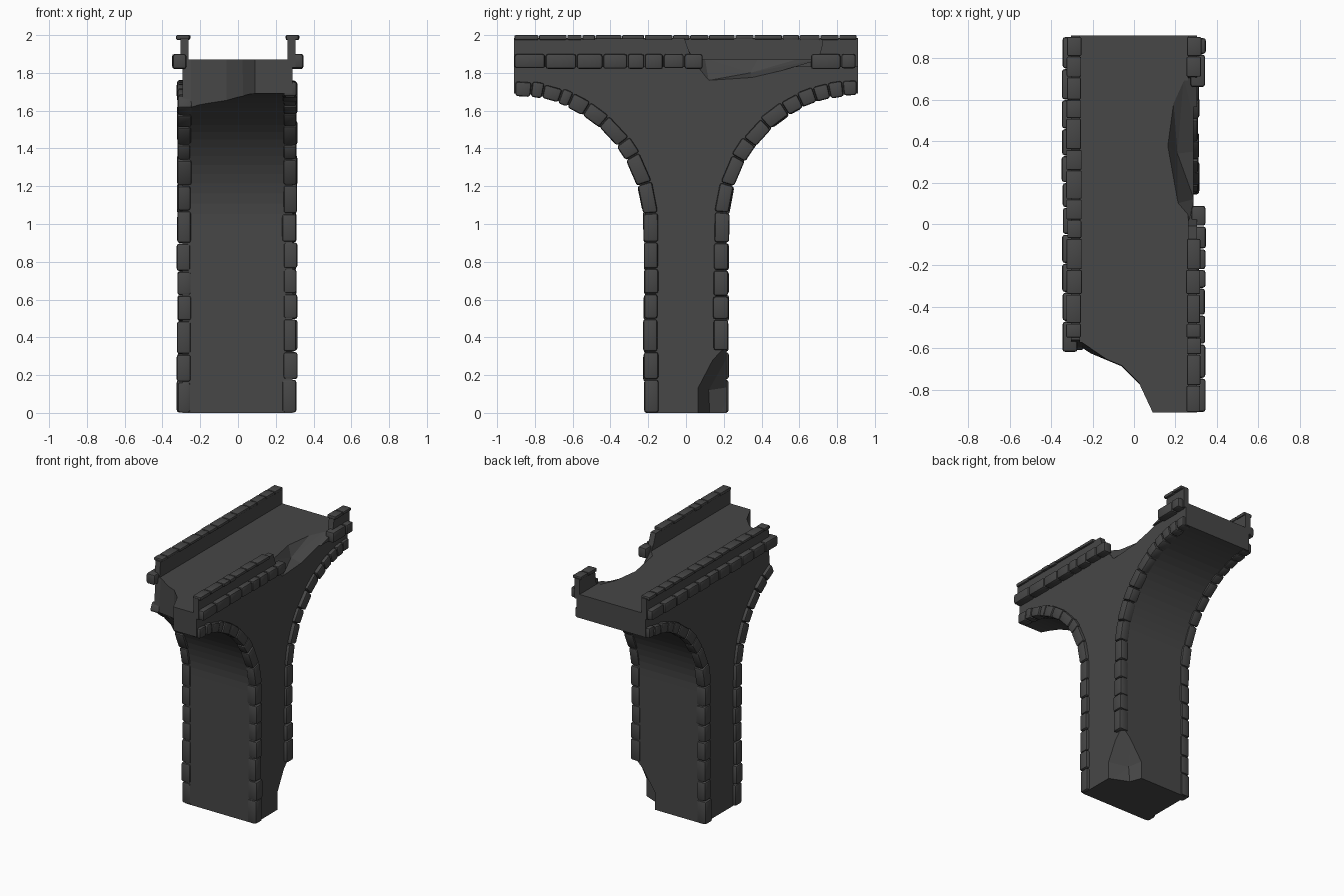
import bpy, bmesh, math, random
from mathutils import Vector

if "Cube" in bpy.data.objects:
    bpy.data.objects.remove(bpy.data.objects["Cube"])

random.seed(4)
stone_mat = bpy.data.materials.new("dark grey stone")
stone_mat.diffuse_color = (0.063, 0.063, 0.063, 1)
stone_mat.use_nodes = True
stone_mat.node_tree.nodes["Principled BSDF"].inputs["Base Color"].default_value = stone_mat.diffuse_color

R, PIER, SPRING, HALF = 0.69, 0.215, 1.0, 0.905
END = SPRING + R * math.pi / 2          # path length from ground to arch crown


def finish(bm, name, helper=False):
    bmesh.ops.recalc_face_normals(bm, faces=bm.faces)
    me = bpy.data.meshes.new(name)
    bm.to_mesh(me)
    bm.free()
    ob = bpy.data.objects.new(name, me)
    bpy.context.collection.objects.link(ob)
    me.materials.append(stone_mat)
    ob.hide_render = helper
    return ob


def loft(bm, a, b):
    """Solid between two matching rings."""
    va, vb = [bm.verts.new(p) for p in a], [bm.verts.new(p) for p in b]
    n = len(va)
    bm.faces.new(va[::-1])
    bm.faces.new(vb)
    for i in range(n):
        j = (i + 1) % n
        bm.faces.new((va[i], va[j], vb[j], vb[i]))


def hull(points, name):
    bm = bmesh.new()
    for p in points:
        bm.verts.new(p)
    res = bmesh.ops.convex_hull(bm, input=bm.verts)
    junk = [g for g in res["geom_interior"] if isinstance(g, bmesh.types.BMVert)]
    if junk:
        bmesh.ops.delete(bm, geom=junk, context='VERTS')
    return finish(bm, name, True)


def cut(ob, cutter):
    m = ob.modifiers.new("break", 'BOOLEAN')
    m.operation, m.solver, m.object = 'DIFFERENCE', 'EXACT', cutter
    bpy.context.view_layer.objects.active = ob
    bpy.ops.object.modifier_apply(modifier=m.name)


def path(s, off=0.0):
    """Point (y, z) up the pier edge and round the arch, off = into the wall."""
    if s <= SPRING:
        return PIER - off, s
    a = (s - SPRING) / R
    return HALF - (R + off) * math.cos(a), SPRING + (R + off) * math.sin(a)


def jit(v, amt=0.005):
    return v + random.uniform(-amt, amt)


def add_stones(name, stones, bevel):
    """Each stone is a pair of four-point rings, with chamfered edges."""
    bm = bmesh.new()
    for a, b in stones:
        loft(bm, a, b)
    bmesh.ops.recalc_face_normals(bm, faces=bm.faces)
    bmesh.ops.bevel(bm, geom=bm.edges[:], offset=bevel, segments=2, profile=0.5,
                    affect='EDGES', clamp_overlap=True)
    ob = finish(bm, name)
    bpy.ops.object.select_all(action='DESELECT')
    ob.select_set(True)
    bpy.context.view_layer.objects.active = ob
    bpy.ops.object.shade_smooth_by_angle(angle=math.radians(35))
    return ob


# Main wall: pier with a half arch on each side
side = [path(0)] + [path(SPRING + (END - SPRING) * i / 20) for i in range(21)]
side.append((0.91, side[-1][1]))
profile = side + [(0.91, 1.87), (-0.91, 1.87)] + [(-y, z) for y, z in reversed(side)]
bm = bmesh.new()
loft(bm, [(-0.295, y, z) for y, z in profile], [(0.288, y, z) for y, z in profile])
body = finish(bm, "pier_and_arches")

# Parapet walls
parapets = []
for sx, name in ((-1, "left_parapet"), (1, "right_parapet")):
    bm = bmesh.new()
    ring = [(sx * x, z) for x, z in ((0.262, 1.83), (0.305, 1.83), (0.305, 1.985), (0.262, 1.985))]
    loft(bm, [(x, -0.91, z) for x, z in ring], [(x, 0.91, z) for x, z in ring])
    parapets.append(finish(bm, name))

# Broken front left corner of the deck
bm = bmesh.new()
low = [(-0.5, -0.60), (-0.25, -0.61), (-0.06, -0.69), (0.03, -0.78), (0.095, -1.0), (-0.5, -1.0)]
top = [(-0.5, -0.56), (-0.25, -0.55), (-0.06, -0.68), (0.02, -0.76), (0.095, -0.92), (0.095, -1.0), (-0.5, -1.0)]
low.insert(4, (0.095, -0.92))
loft(bm, [(x, y, 1.5) for x, y in low], [(x, y, 2.1) for x, y in top])
corner_break = finish(bm, "corner_break", True)

# Scoop out of the right edge of the deck
rim = [(0.27, 0.03), (0.21, 0.10), (0.16, 0.38), (0.19, 0.60), (0.24, 0.71)]
foot = [(0.09, 1.80), (0.12, 1.76), (0.35, 1.775), (0.50, 1.81), (0.66, 1.86)]
edge_break = hull([(x, y, 1.875) for x, y in rim]
                  + [(x, y, z) for y, z in foot for x in (0.29, 0.5)]
                  + [(x, y, 2.1) for x in (0.23, 0.5) for y in (-0.05, 0.74)]
                  + [(0.21, 0.34, 1.80)], "edge_break")

# Notch in the back right foot of the pier
foot_break = hull([(0.10, 0.25, -0.1), (0.14, 0.13, -0.1), (0.35, 0.04, -0.1), (0.4, 0.3, -0.1),
                   (0.35, 0.04, 0.14), (0.15, 0.12, 0.12), (0.10, 0.25, 0.14),
                   (0.35, 0.15, 0.35), (0.24, 0.25, 0.35), (0.4, 0.3, 0.35)], "foot_break")

cut(body, corner_break)
cut(body, edge_break)
cut(body, foot_break)
cut(parapets[0], corner_break)
cut(parapets[1], edge_break)
for c in (corner_break, edge_break, foot_break):
    bpy.data.objects.remove(c)

# Edge stones up the pier and round each arch
joints = [0, 0.17, 0.32, 0.49, 0.63, 0.76, 0.90, 1.06, 1.20, 1.35,
          1.46, 1.58, 1.69, 1.79, 1.86, 1.93, 2.01, END]
for sx, xn in ((-1, "left"), (1, "right")):
    for sy, yn in ((-1, "front"), (1, "back")):
        stones = []
        shift = [s if s in (0, END) else jit(s, 0.012) for s in joints]
        for s0, s1 in zip(shift, shift[1:]):
            if sx > 0 and sy > 0 and s1 < 0.35:
                continue                      # fallen away at the foot
            if sx < 0 and sy < 0 and s1 > 1.82:
                continue                      # fallen away at the corner
            o0, o1 = jit(-0.010, 0.004), jit(0.068)
            xi, xo = jit(0.243), jit(0.317, 0.004)
            g = 0.002
            quad = [path(s0 + g, o0), path(s0 + g, o1), path(s1 - g, o1), path(s1 - g, o0)]
            stones.append(([(sx * xi - 0.005, sy * y, z) for y, z in quad],
                           [(sx * xo - 0.005, sy * y, z) for y, z in quad]))
        add_stones(f"{yn}_{xn}_arch_stones", stones, 0.013)


# Rows of blocks along the deck
def course(name, sx, joints, x0, x1, z0, z1, gap, bevel, amt):
    stones = []
    for y0, y1 in zip(joints, joints[1:]):
        if gap and y1 > gap[0] + 0.01 and y0 < gap[1] - 0.01:
            continue
        a, b, c = jit(x0, amt), jit(x1, amt), jit(z0, amt)
        ring = [(sx * a, c), (sx * b, c), (sx * b, z1), (sx * a, z1)]
        stones.append(([(x, y0 + 0.002, z) for x, z in ring],
                       [(x, y1 - 0.002, z) for x, z in ring]))
    add_stones(name, stones, bevel)


string_r = [-0.91, -0.745, -0.58, -0.44, -0.31, -0.22, -0.12, -0.01, 0.09, 0.66, 0.82, 0.90]
string_l = [-0.62, -0.47, -0.33, -0.19, -0.05, 0.08, 0.20, 0.33, 0.46, 0.60, 0.75, 0.905]
caps = [-0.91, -0.78, -0.63, -0.55, -0.48, -0.34, -0.22, -0.07, 0.02, 0.12, 0.26,
        0.36, 0.51, 0.60, 0.71, 0.81, 0.905]
course("right_string_course", 1, string_r, 0.275, 0.345, 1.822, 1.90, (0.09, 0.66), 0.013, 0.003)
course("left_string_course", -1, string_l, 0.275, 0.347, 1.822, 1.90, None, 0.013, 0.003)
course("right_cap_stones", 1, caps, 0.254, 0.322, 1.976, 2.0, (-0.07, 0.71), 0.006, 0.003)
course("left_cap_stones", -1, caps, 0.254, 0.325, 1.976, 2.0, (-0.91, -0.55), 0.006, 0.003)
